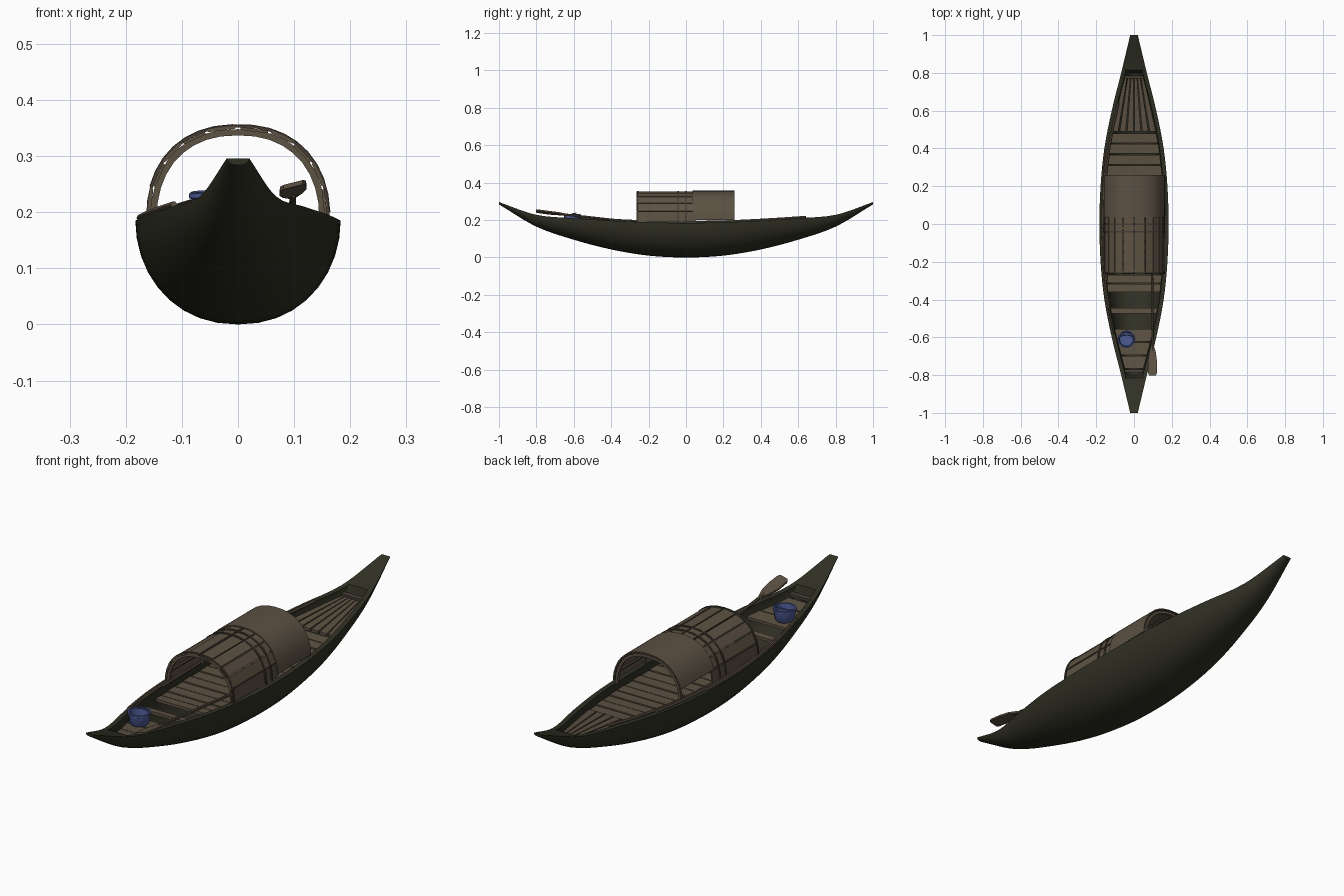
import bpy, bmesh, math
from mathutils import Vector

cube = bpy.data.objects.get("Cube")
if cube:
    bpy.data.objects.remove(cube)


def material(name, rgb):
    m = bpy.data.materials.new(name)
    m.use_nodes = True
    m.diffuse_color = (*rgb, 1)
    m.node_tree.nodes["Principled BSDF"].inputs["Base Color"].default_value = (*rgb, 1)
    return m


HULL = material("dark olive paint", (0.030, 0.030, 0.018))
WOOD = material("weathered wood", (0.110, 0.084, 0.056))
MAT = material("woven mat", (0.105, 0.082, 0.056))
RIB = material("dark wood", (0.060, 0.046, 0.032))
BLUE = material("blue plastic", (0.075, 0.105, 0.300))


def make(name, verts, faces, mat, smooth=False):
    me = bpy.data.meshes.new(name)
    me.from_pydata([tuple(v) for v in verts], [], faces)
    bm = bmesh.new()
    bm.from_mesh(me)
    bmesh.ops.recalc_face_normals(bm, faces=bm.faces)
    bm.to_mesh(me)
    bm.free()
    ob = bpy.data.objects.new(name, me)
    bpy.context.collection.objects.link(ob)
    me.materials.append(mat)
    if smooth:
        bpy.ops.object.select_all(action="DESELECT")
        ob.select_set(True)
        bpy.context.view_layer.objects.active = ob
        bpy.ops.object.shade_smooth_by_angle(angle=math.radians(35))
    return ob


def loft(name, rings, mat, smooth=False):
    """Skin a list of equal closed rings and cap both ends."""
    n = len(rings[0])
    faces = [(i * n + j, i * n + (j + 1) % n, (i + 1) * n + (j + 1) % n, (i + 1) * n + j)
             for i in range(len(rings) - 1) for j in range(n)]
    faces += [tuple(range(n)), tuple((len(rings) - 1) * n + j for j in range(n))]
    return make(name, [v for r in rings for v in r], faces, mat, smooth)


def tube(name, path, radius, mat, sides=8):
    rings = []
    for i, p in enumerate(path):
        d = (path[min(i + 1, len(path) - 1)] - path[max(i - 1, 0)]).normalized()
        a = d.cross(Vector((0, 0, 1))).normalized()
        b = a.cross(d)
        rings.append([p + radius * (a * math.cos(t) + b * math.sin(t))
                      for t in (2 * math.pi * k / sides for k in range(sides))])
    return loft(name, rings, mat, True)


# Hull lines: values at every fifth of the half length
WIDTH = (0.183, 0.177, 0.157, 0.118, 0.068, 0.020)
SHEER = (0.185, 0.188, 0.197, 0.210, 0.228, 0.296)
KEEL = (0.0, 0.010, 0.043, 0.095, 0.165, 0.284)


def line(table, y):
    """Smooth curve through a mirrored table."""
    s = min(abs(y), 1) * 5
    i = min(int(s), 4)
    t = s - i
    p0, p1, p2 = table[abs(i - 1)], table[i], table[i + 1]
    p3 = table[i + 2] if i < 4 else 2 * p2 - p1
    return p1 + 0.5 * t * (p2 - p0 + t * (2 * p0 - 5 * p1 + 4 * p2 - p3
                                          + t * (3 * (p1 - p2) + p3 - p0)))


LIP, WELL, ARC = 0.022, 0.80, 18


def hull_ring(y, open_well):
    w, g, k = line(WIDTH, y), line(SHEER, y), line(KEEL, y)
    angles = [math.pi * (i / ARC - 0.5) for i in range(ARC + 1)]

    def arc(half, depth):
        return [Vector((half * math.copysign(abs(math.sin(a)) ** 0.92, a), y,
                        g - depth * math.cos(a))) for a in angles]
    inner = arc(w - LIP, (g - k) * 0.88) if open_well else arc(w * 0.7, 0.0)
    return arc(w, g - k) + inner[::-1]


half = [(WELL * i / 16, True) for i in range(17)]
half += [(WELL + 0.015 + 0.185 * i / 8, False) for i in range(9)]
stations = [(-y, o) for y, o in half[:0:-1]] + half
loft("hull", [hull_ring(y, o) for y, o in stations], HULL, True)


# Floor planks: each spans a range of length and a fraction of the beam
def plank(name, y0, y1, u0=-1, u1=1, drop=0.030, thick=0.012, mat=WOOD):
    rings = []
    for y in (y0, y1):
        w, z = line(WIDTH, y) - LIP, line(SHEER, y) - drop
        rings.append([Vector((u * w, y, zz)) for u, zz in
                      ((u0, z), (u1, z), (u1, z - thick), (u0, z - thick))])
    return loft(name, rings, mat)


def plank_run(name, y0, y1, count):
    step = (y1 - y0) / count
    for i in range(count):
        plank(f"{name}_{i + 1}", y0 + i * step, y0 + (i + 1) * step - 0.006,
              drop=0.030 + 0.002 * (i % 2))


plank_run("rear_cross_plank", 0.26, 0.485, 4)
plank_run("cabin_plank", -0.265, 0.26, 9)
plank_run("front_cross_plank", -0.36, -0.265, 2)
plank_run("middle_plank", -0.475, -0.44, 1)
plank_run("bow_plank", -0.765, -0.55, 3)
for i in range(6):
    plank(f"stern_long_plank_{i + 1}", 0.49, 0.775, i / 3 - 0.97, i / 3 - 0.70, 0.026)
for side, end in ((-1, "bow"), (1, "stern")):
    plank(f"{end}_beam", side * 0.77, side * 0.787, drop=0.016, mat=RIB)


# Canopy arch, parameter runs 0..1 from +x to -x
def arch(t, grow=0.0):
    a = math.pi * t
    c, s = math.cos(a), math.sin(a)
    return Vector(((0.155 + grow) * math.copysign(abs(c) ** 0.88, c), 0,
                   0.185 + (0.162 + grow) * max(s, 0) ** 0.88))


def arch_band(name, y0, y1, inner, outer, t0, t1, count, mat, smooth=False):
    rings = []
    for i in range(count + 1):
        t = t0 + (t1 - t0) * i / count
        a, b = arch(t, inner), arch(t, outer)
        rings.append([p + Vector((0, y, 0)) for p, y in ((a, y0), (b, y0), (b, y1), (a, y1))])
    return loft(name, rings, mat, smooth)


SLATS = 10
for i in range(SLATS):
    lift = 0.002 * (i % 2)
    arch_band(f"canopy_slat_{i + 1}", -0.265 + lift, 0.05, lift, 0.005 + lift,
              (i + 0.05) / SLATS, (i + 0.95) / SLATS, 1, WOOD)
arch_band("canopy_mat", 0.035, 0.26, 0.005, 0.010, 0.02, 0.90, 16, MAT, True)
for i, y in enumerate((-0.26, -0.03, 0.245)):
    arch_band(f"inner_hoop_{i + 1}", y, y + 0.012, -0.010, 0.001, 0, 1, 18, WOOD)
for i, y in enumerate((-0.262, -0.045, -0.005)):
    arch_band(f"outer_hoop_{i + 1}", y, y + 0.008, 0.004, 0.009, 0, 1, 18, RIB)
for i in range(5):
    t = 0.1 + 0.2 * i
    arch_band(f"canopy_batten_{i + 1}", -0.26, 0.25, -0.008, 0, t - 0.008, t + 0.008, 1, RIB)

# Oar resting over the left side of the bow
grip, neck = Vector((0.095, -0.12, 0.172)), Vector((0.098, -0.67, 0.232))
tube("oar_shaft", [grip, neck], 0.006, WOOD)
blade = []
for y, w, z in ((-0.64, 0.006, 0.229), (-0.68, 0.018, 0.234), (-0.73, 0.024, 0.239),
                (-0.79, 0.023, 0.247), (-0.803, 0.017, 0.249)):
    blade.append([Vector((0.098 + sx * w, y, z + 0.25 * sx * w + sz * 0.004))
                  for sx, sz in ((-1, -1), (1, -1), (1, 1), (-1, 1))])
loft("oar_blade", blade, WOOD)

# Poles lying along the right gunwale
for i, (y0, y1) in enumerate(((-0.58, 0.10), (-0.45, 0.40), (-0.30, 0.64))):
    path = []
    for k in range(9):
        y = y0 + (y1 - y0) * k / 8
        path.append(Vector((-line(WIDTH, y) + 0.008 + 0.009 * i, y, line(SHEER, y) + 0.005)))
    tube(f"side_pole_{i + 1}", path, 0.006, WOOD, 6)

# Bucket on the bow planks
centre = Vector((-0.04, -0.61, 0.177))
rings = []
for r, z in ((0.030, 0), (0.040, 0.012), (0.043, 0.046), (0.047, 0.048), (0.047, 0.056),
             (0.040, 0.056), (0.036, 0.012)):
    rings.append([centre + Vector((r * math.cos(k * math.pi / 6), r * math.sin(k * math.pi / 6), z))
                  for k in range(12)])
loft("bucket", rings, BLUE, True)
handle = [centre + Vector((0.043 * math.cos(math.pi * k / 10), 0.022 * math.sin(math.pi * k / 10),
                           0.056 + 0.004 * math.sin(math.pi * k / 10))) for k in range(11)]
tube("bucket_handle", handle, 0.003, BLUE, 6)
